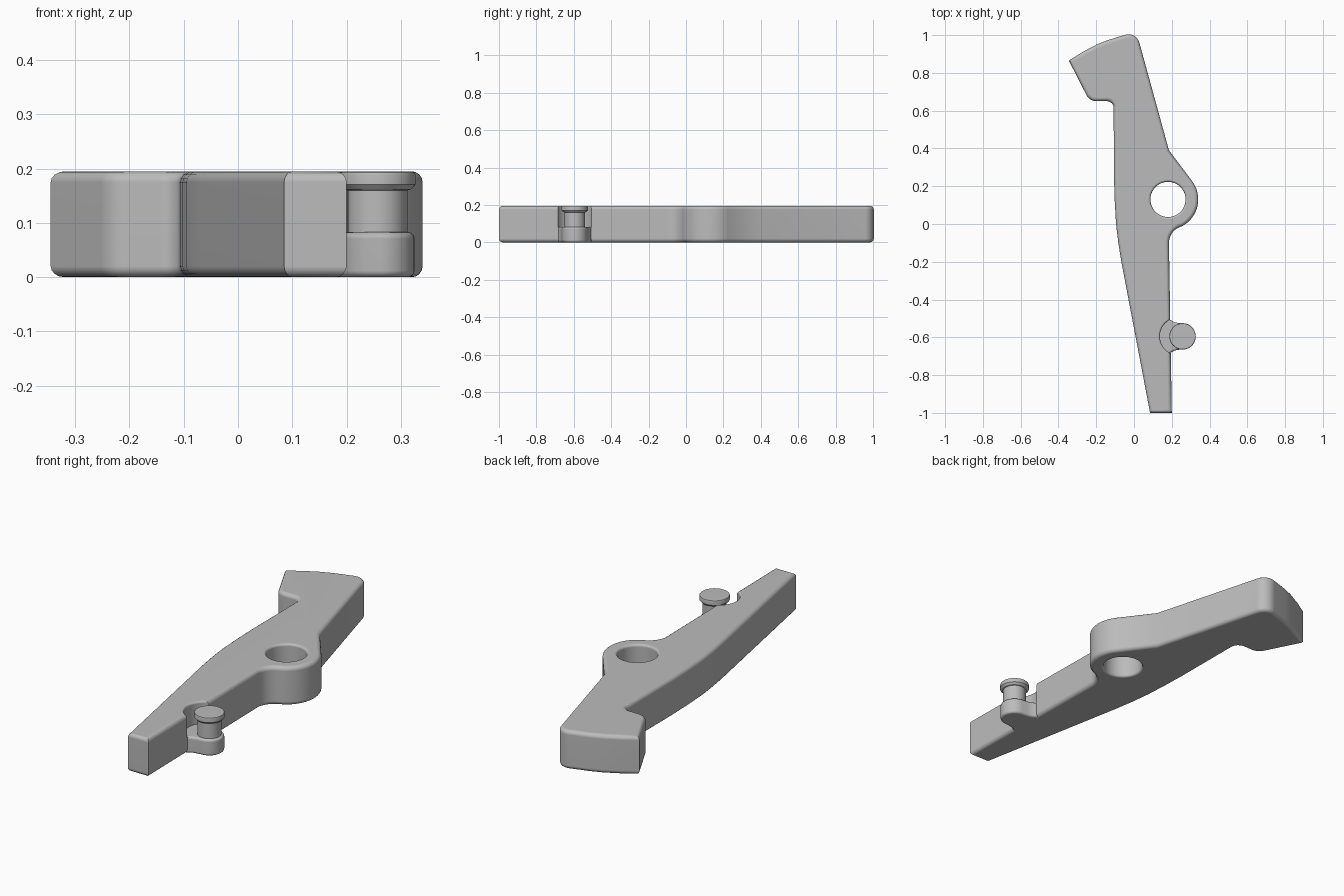
import bpy, bmesh, math
from mathutils import Vector

cube = bpy.data.objects.get("Cube")
if cube:
    bpy.data.objects.remove(cube)

HEIGHT, RIM = 0.195, 0.02
BOSS = Vector((0.18, 0.13))
PIN = Vector((0.257, -0.595))

steel = bpy.data.materials.new("grey_steel")
steel.use_nodes = True
steel.diffuse_color = (0.5, 0.5, 0.5, 1)
steel.node_tree.nodes["Principled BSDF"].inputs["Base Color"].default_value = (0.5, 0.5, 0.5, 1)


def arc(centre, radius, start, end, steps):
    """Points along a circular arc, angles in degrees."""
    angles = [math.radians(start + (end - start) * i / steps) for i in range(steps + 1)]
    return [Vector((centre[0] + radius * math.cos(a), centre[1] + radius * math.sin(a))) for a in angles]


def fillet(before, corner, after, radius, steps=8):
    """Points that round the corner between two straight edges."""
    p = Vector(corner)
    u, v = (Vector(before) - p).normalized(), (Vector(after) - p).normalized()
    half = u.angle(v) / 2
    a, b = p + u * radius / math.tan(half), p + v * radius / math.tan(half)
    centre = p + (u + v).normalized() * radius / math.sin(half)
    spread = (a - centre).angle(b - centre)
    points = []
    for i in range(steps + 1):
        t = i / steps
        w = ((a - centre) * math.sin((1 - t) * spread) + (b - centre) * math.sin(t * spread)) / math.sin(spread)
        points.append(centre + w)
    return points


def finish(name, bm):
    bmesh.ops.recalc_face_normals(bm, faces=bm.faces)
    mesh = bpy.data.meshes.new(name)
    bm.to_mesh(mesh)
    bm.free()
    mesh.materials.append(steel)
    obj = bpy.data.objects.new(name, mesh)
    bpy.context.collection.objects.link(obj)
    return obj


def plate(name, outline, low, high, rim):
    """Extrude an outline and round its upper and lower rims."""
    bm = bmesh.new()
    base = bm.faces.new([bm.verts.new((p[0], p[1], low)) for p in outline])
    top = bmesh.ops.extrude_face_region(bm, geom=[base], use_keep_orig=True)["geom"]
    bmesh.ops.translate(bm, vec=(0, 0, high - low), verts=[g for g in top if isinstance(g, bmesh.types.BMVert)])
    bmesh.ops.recalc_face_normals(bm, faces=bm.faces)
    rims = [e for e in bm.edges if abs(e.verts[0].co.z - e.verts[1].co.z) < 1e-5]
    bmesh.ops.bevel(bm, geom=rims, offset=rim, segments=4, profile=0.5, affect='EDGES')
    return finish(name, bm)


def lathe(name, centre, profile, sides=64):
    """Turn a closed (radius, z) profile about a vertical axis."""
    bm = bmesh.new()
    rings = []
    for r, z in profile:
        rings.append([bm.verts.new((p[0], p[1], z)) for p in arc(centre, r, 0, 360, sides)[:-1]])
    for lower, upper in zip(rings, rings[1:]):
        for i in range(sides):
            j = (i + 1) % sides
            bm.faces.new((lower[i], lower[j], upper[j], upper[i]))
    bm.faces.new(rings[0])
    bm.faces.new(rings[-1])
    return finish(name, bm)


def flare(radius, z, size, direction):
    """Rounded mouth profile that opens outward at height z."""
    steps = [math.radians(a) for a in (0, 22.5, 45, 67.5, 90)]
    pts = [(radius + size * (1 - math.cos(a)), z - direction * size * (1 - math.sin(a))) for a in steps]
    return pts + [(radius + size, z + direction * 0.05)]


def cut(obj, cutter):
    mod = obj.modifiers.new("cut", 'BOOLEAN')
    mod.operation, mod.solver, mod.object = 'DIFFERENCE', 'EXACT', cutter
    bpy.context.view_layer.objects.active = obj
    bpy.ops.object.modifier_apply(modifier=mod.name)
    bpy.data.objects.remove(cutter)


def smooth(obj):
    bpy.ops.object.select_all(action='DESELECT')
    obj.select_set(True)
    bpy.context.view_layer.objects.active = obj
    bpy.ops.object.shade_smooth_by_angle(angle=math.radians(32))
    obj.modifiers.new("even_normals", 'WEIGHTED_NORMAL').keep_sharp = True


# Lever outline, counter-clockwise from the narrow tip
tip_right, shoulder = (0.2, -1.0), (0.185, 0.39)
crown, heel, crook = (0.012, 1.02), (-0.235, 0.65), (-0.108, 0.65)
horn = (-0.345, 0.865)
outline = [Vector((0.085, -1.0)), Vector(tip_right)]
outline += arc((0.275, -0.1), 0.09, 180, 112, 8)
outline += arc(BOSS, 0.16, -62, 36, 20)
outline += [Vector(shoulder)]
outline += fillet(shoulder, crown, (-0.14, 0.973), 0.06)
outline += [Vector((-0.14, 0.973)), Vector((-0.2, 0.949)), Vector((-0.27, 0.912)), Vector(horn)]
outline += fillet(horn, heel, crook, 0.06)
outline += fillet(heel, crook, (-0.106, 0.25), 0.035)
outline += [Vector(p) for p in ((-0.106, 0.25), (-0.102, 0.12), (-0.095, 0.0), (-0.083, -0.1), (-0.067, -0.2))]
lever = plate("lever_body", outline, 0, HEIGHT, RIM)

# Pivot hole with rounded mouths
mouth = flare(0.093, HEIGHT, 0.012, 1)
cut(lever, lathe("hole_cutter", BOSS, [(r, HEIGHT - z) for r, z in reversed(mouth)] + mouth))

# Round pocket beside the pin
cut(lever, lathe("pocket_cutter", (0.237, PIN.y), [(0.1, 0.08)] + flare(0.1, HEIGHT, 0.01, 1)))
smooth(lever)

# Low foot that carries the pin and blends into the lever
side = [(0.13, -0.09), (0.188, -0.09), (0.2, -0.083), (0.215, -0.075), (0.235, -0.071)]
foot = [Vector((x, PIN.y + y)) for x, y in side]
foot += arc(PIN, 0.068, -85, 85, 20)
foot += [Vector((x, PIN.y - y)) for x, y in reversed(side)]
smooth(plate("pin_foot", foot, 0, 0.083, 0.012))

# Pin with a flat head
smooth(lathe("pin", PIN, [(0.055, 0.05), (0.055, 0.16), (0.062, 0.162), (0.07, 0.171),
                          (0.07, 0.189), (0.068, 0.193), (0.064, HEIGHT)]))
